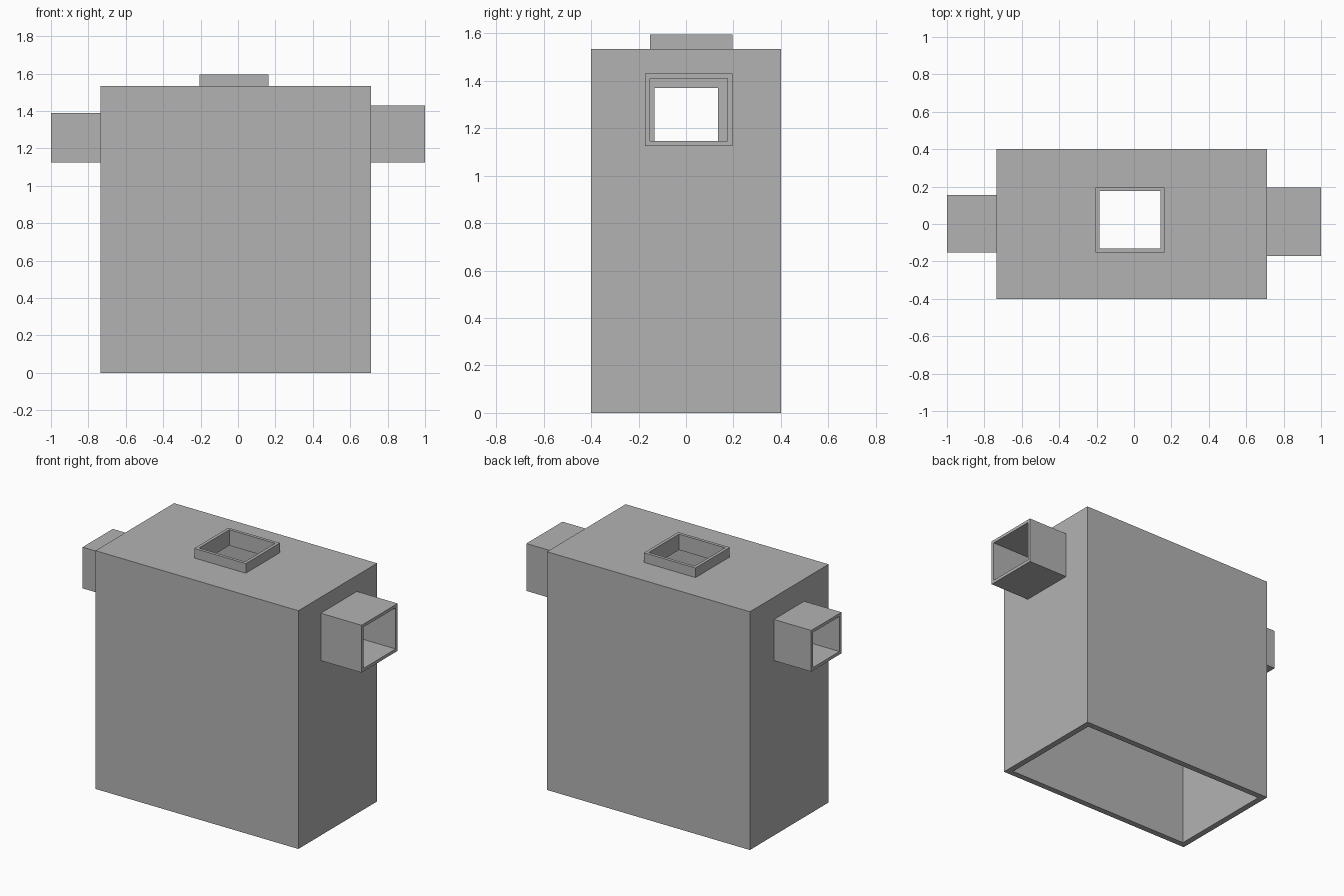
import bpy
from mathutils import Vector

default_cube = bpy.data.objects.get("Cube")
if default_cube:
    bpy.data.objects.remove(default_cube, do_unlink=True)

# Single plain colour
grey = bpy.data.materials.new("plain_grey")
grey.use_nodes = True
GREY = (0.45, 0.45, 0.45, 1)
grey.diffuse_color = GREY
grey.node_tree.nodes["Principled BSDF"].inputs["Base Color"].default_value = GREY


def box(name, low, high):
    """Axis-aligned box between two corners."""
    low, high = Vector(low), Vector(high)
    bpy.ops.mesh.primitive_cube_add(size=1, location=(low + high) / 2)
    obj = bpy.context.object
    obj.name = name
    obj.scale = high - low
    bpy.ops.object.transform_apply(location=False, rotation=False, scale=True)
    obj.data.materials.append(grey)
    return obj


def cut(obj, low, high):
    """Remove a box-shaped volume from an object."""
    cutter = box("cutter", low, high)
    cutter.hide_render = True
    mod = obj.modifiers.new("cut", "BOOLEAN")
    mod.operation = "DIFFERENCE"
    mod.solver = "EXACT"
    mod.object = cutter
    bpy.context.view_layer.objects.active = obj
    bpy.ops.object.modifier_apply(modifier=mod.name)
    bpy.data.objects.remove(cutter, do_unlink=True)


WALL = 0.04
RIM = 0.02
LEFT, RIGHT, DEPTH, TOP = 0.71, -0.735, 0.4, 1.533

# Hollow torso, open at the bottom
torso = box("torso", (RIGHT, -DEPTH, 0), (LEFT, DEPTH, TOP))
cut(torso, (RIGHT + WALL, -DEPTH + WALL, -0.1), (LEFT - WALL, DEPTH - WALL, TOP - WALL))

# Square tubes: name, low corner, high corner, axis of the opening, way into the torso
tubes = [
    ("left_sleeve", (LEFT, -0.172, 1.125), (1, 0.195, 1.43), 0, -1),
    ("right_sleeve", (-1, -0.152, 1.125), (RIGHT, 0.155, 1.39), 0, 1),
    ("collar", (-0.205, -0.152, TOP), (0.162, 0.196, 1.595), 2, -1),
]
for name, low, high, axis, inward in tubes:
    tube = box(name, low, high)
    hole_low = [v + RIM for v in low]
    hole_high = [v - RIM for v in high]
    # The opening runs past the free end and through the torso wall
    reach_in, reach_out = WALL + 0.05, 0.05
    hole_low[axis] = low[axis] - (reach_in if inward < 0 else reach_out)
    hole_high[axis] = high[axis] + (reach_out if inward < 0 else reach_in)
    cut(tube, hole_low, hole_high)
    cut(torso, hole_low, hole_high)
